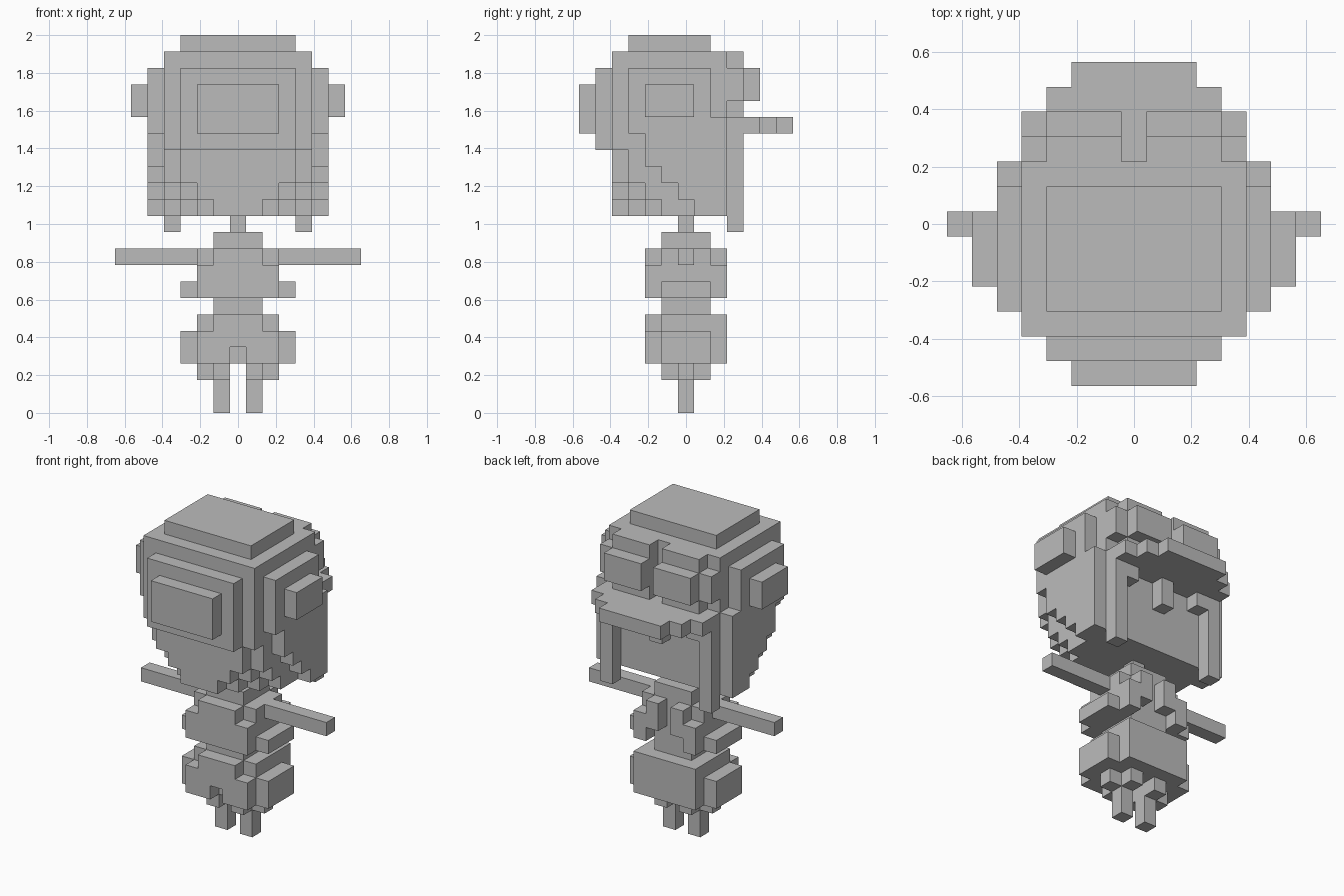
import bpy, bmesh, math
from mathutils import Vector

if "Cube" in bpy.data.objects:
    bpy.data.objects.remove(bpy.data.objects["Cube"])

U = 2 / 23  # edge of one block

grey = bpy.data.materials.new("plain_grey")
grey.diffuse_color = (0.5, 0.5, 0.5, 1)
grey.use_nodes = True
grey.node_tree.nodes["Principled BSDF"].inputs["Base Color"].default_value = grey.diffuse_color


def cells_of(box):
    x0, x1, y0, y1, z0, z1 = box
    return {(x0 + i, y0 + j, z0 + k)
            for i in range(round(x1 - x0))
            for j in range(round(y1 - y0))
            for k in range(round(z1 - z0))}


def part(name, boxes, mirror=False, cut=()):
    """Join block-unit boxes (x0, x1, y0, y1, z0, z1) into one clean shell."""
    def flip(b):
        return (-b[1], -b[0]) + tuple(b[2:])
    boxes, cut = list(boxes), list(cut)
    if mirror:
        boxes += [flip(b) for b in boxes]
    cut += [flip(b) for b in cut]
    cells = set().union(*[cells_of(b) for b in boxes])
    for b in cut:
        cells -= cells_of(b)
    bm = bmesh.new()
    verts = {}
    for c in cells:
        for axis in range(3):
            for s in (0, 1):
                n = list(c)
                n[axis] += 2 * s - 1
                if tuple(n) in cells:
                    continue
                a, b = (axis + 1) % 3, (axis + 2) % 3
                quad = []
                for da, db in ((0, 0), (1, 0), (1, 1), (0, 1)):
                    p = list(c)
                    p[axis] += s
                    p[a] += da
                    p[b] += db
                    p = tuple(p)
                    if p not in verts:
                        verts[p] = bm.verts.new(Vector(p) * U)
                    quad.append(verts[p])
                bm.faces.new(quad if s else quad[::-1])
    bmesh.ops.dissolve_limit(bm, angle_limit=math.radians(1),
                             verts=bm.verts[:], edges=bm.edges[:])
    mesh = bpy.data.meshes.new(name)
    bm.to_mesh(mesh)
    bm.free()
    mesh.materials.append(grey)
    obj = bpy.data.objects.new(name, mesh)
    bpy.context.collection.objects.link(obj)
    return obj


# Head core, with lower front corners stepped away
part("head", [(-4.5, 4.5, -3.5, 2.5, 12, 22)],
     cut=[(3.5, 4.5, -3.5, -2.5, 12, 14),
          (3.5, 4.5, -2.5, -1.5, 12, 13),
          (2.5, 3.5, -3.5, -2.5, 12, 13)])
part("head_crown", [(-3.5, 3.5, -3.5, 1.5, 22, 23)])

# Hair layer at the front, narrowing in steps, with two raised pads
part("front_hair", [(-w, w, -4.5, -3.5, z0, z1) for w, z0, z1 in
                    ((4.5, 16, 22), (3.5, 14, 16), (2.5, 13, 14), (1.5, 12, 13))])
part("front_pad", [(-3.5, 3.5, -5.5, -4.5, 16, 21)])
part("front_pad_top", [(-2.5, 2.5, -6.5, -5.5, 17, 20)])

# Stepped side panels with ear blocks
part("side_panels",
     [(4.5, 5.5, -3.5, 1.5, 18, 21)] +
     [(4.5, 5.5, y, 2.5, z0, z1) for y, z0, z1 in
      ((-3.5, 17, 18), (-2.5, 15, 17), (-1.5, 14, 15), (-0.5, 13, 14), (0.5, 12, 13))],
     mirror=True)
part("ears", [(5.5, 6.5, -2.5, 0.5, 18, 20)], mirror=True)

# Visor, goggles, bangs and hanging strands
part("visor", [(-4.5, 4.5, 2.5, 4.5, 17, 18),
               (-3.5, 3.5, 4.5, 5.5, 17, 18),
               (-2.5, 2.5, 5.5, 6.5, 17, 18)])
part("goggle_frames", [(0.5, 3.5, 2.5, 3.5, 18, 22),
                       (3.5, 4.5, 2.5, 3.5, 19, 21)], mirror=True)
part("goggle_lenses", [(0.5, 3.5, 3.5, 4.5, 19, 21)], mirror=True)
part("strands", [(3.5, 4.5, 2.5, 3.5, 11, 17),
                 (2.5, 3.5, 2.5, 3.5, 16, 17)], mirror=True)
part("middle_lock", [(-0.5, 0.5, 2.5, 3.5, 15, 17)])

# Neck and torso
part("neck", [(-0.5, 0.5, -0.5, 0.5, 11, 12)])
part("torso", [(-1.5, 1.5, -1.5, 1.5, 6, 11),
               (-2.5, 2.5, -1.5, 1.5, 7, 10)])
part("jacket_panel", [(-2.5, 2.5, -2.5, -1.5, 7, 9),
                      (-1.5, 1.5, -2.5, -1.5, 9, 10)])
part("jacket_sides", [(2.5, 3.5, -1.5, 1.5, 7, 8)], mirror=True)
part("jacket_lapels", [(0.5, 1.5, 1.5, 2.5, 8, 10),
                       (1.5, 2.5, 1.5, 2.5, 7, 9)], mirror=True)
part("arms", [(2.5, 7.5, -0.5, 0.5, 9, 10)], mirror=True)

# Hips, with a small notch at the front
part("hips", [(-2.5, 2.5, -1.5, 2.5, 3, 6),
              (-2.5, 2.5, -2.5, -1.5, 3, 5),
              (-1.5, 1.5, -2.5, -1.5, 5, 6)],
     cut=[(-0.5, 0.5, -2.5, -1.5, 3, 4)])
part("hip_sides", [(2.5, 3.5, -1.5, 1.5, 3, 5)], mirror=True)

# Legs with cuffs
part("leg_cuffs", [(0.5, 1.5, -1.5, 1.5, 2, 3),
                   (1.5, 2.5, -0.5, 0.5, 2, 3)], mirror=True)
part("legs", [(0.5, 1.5, -0.5, 0.5, 0, 2)], mirror=True)
